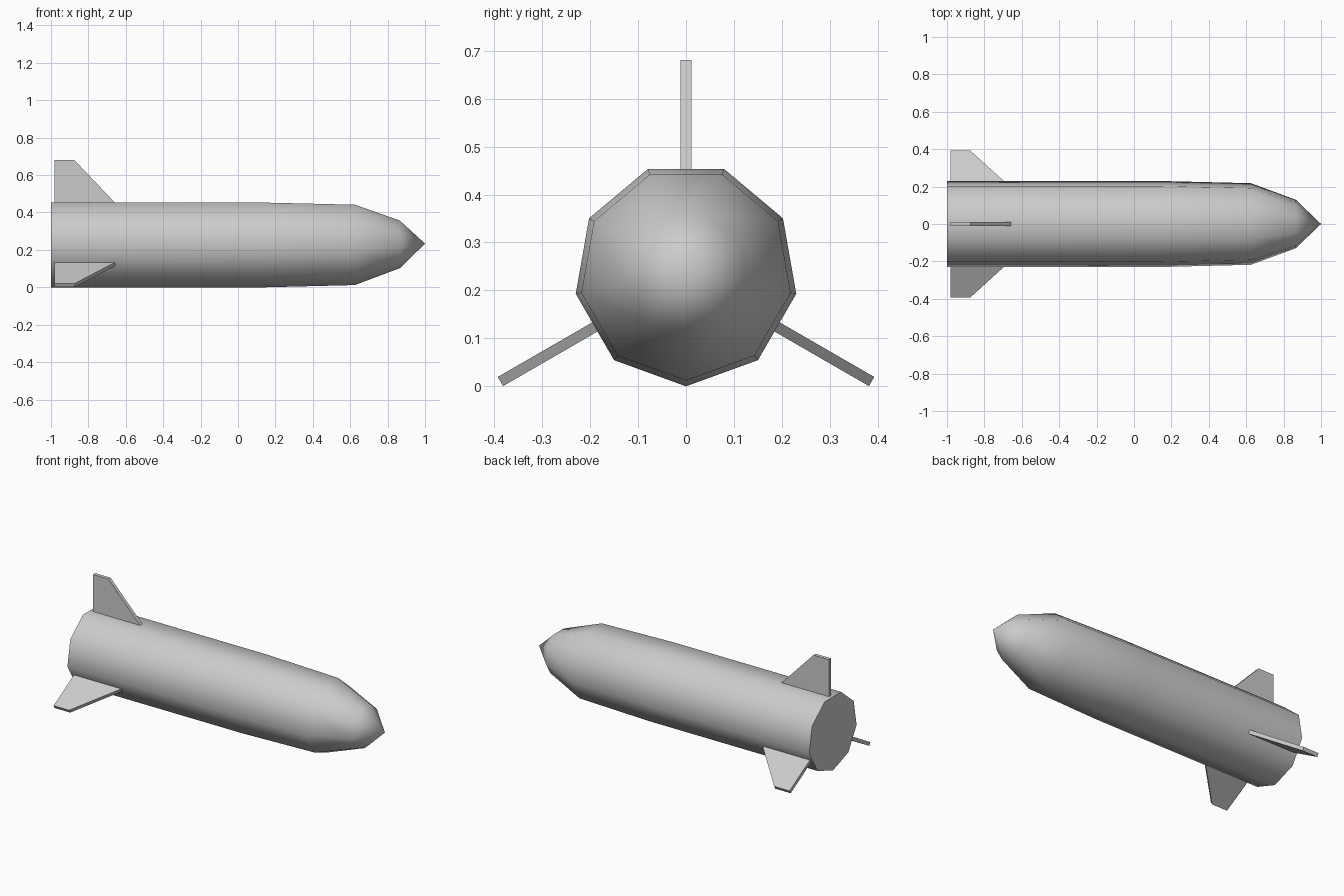
import bpy, bmesh, math
from mathutils import Matrix, Vector

if "Cube" in bpy.data.objects:
    bpy.data.objects.remove(bpy.data.objects["Cube"], do_unlink=True)

SIDES = 9
RADIUS = 0.2335
AXIS_Z = RADIUS          # lowest hull corner rests on z = 0

grey = bpy.data.materials.new("light_grey")
grey.use_nodes = True
grey.diffuse_color = (0.6, 0.6, 0.6, 1)
grey.node_tree.nodes["Principled BSDF"].inputs["Base Color"].default_value = (0.6, 0.6, 0.6, 1)


def make_object(name, bm):
    bmesh.ops.recalc_face_normals(bm, faces=bm.faces[:])
    mesh = bpy.data.meshes.new(name)
    bm.to_mesh(mesh)
    bm.free()
    mesh.materials.append(grey)
    obj = bpy.data.objects.new(name, mesh)
    obj.location.z = AXIS_Z
    bpy.context.collection.objects.link(obj)
    return obj


# Hull: nine-sided rings along x, closed tail, pointed nose
bm = bmesh.new()
rings = []
for x, r in [(-1.0, RADIUS), (0.14, RADIUS), (0.625, 0.2215), (0.865, 0.1315)]:
    angles = [-math.pi / 2 + 2 * math.pi * i / SIDES for i in range(SIDES)]
    rings.append([bm.verts.new((x, r * math.cos(a), r * math.sin(a))) for a in angles])
tip = bm.verts.new((1.0, 0, 0))
bm.faces.new(rings[0])
for i in range(SIDES):
    j = (i + 1) % SIDES
    for a, b in zip(rings, rings[1:]):
        bm.faces.new((a[i], a[j], b[j], b[i]))
    bm.faces.new((rings[-1][i], rings[-1][j], tip))
hull = make_object("hull", bm)
bpy.context.view_layer.objects.active = hull
hull.select_set(True)
bpy.ops.object.shade_smooth_by_angle(angle=math.radians(50))
hull.select_set(False)

# Fins: swept plates standing on the hull flats, 120 degrees apart
FIN_PROFILE = [(-0.98, 0.216), (-0.655, 0.216), (-0.875, 0.447), (-0.98, 0.447)]
THICKNESS = 0.022
for name, turn in (("top_fin", 0), ("right_fin", 120), ("left_fin", 240)):
    bm = bmesh.new()
    face = bm.faces.new([bm.verts.new((x, -THICKNESS / 2, z)) for x, z in FIN_PROFILE])
    side = bmesh.ops.extrude_face_region(bm, geom=[face])
    verts = [g for g in side["geom"] if isinstance(g, bmesh.types.BMVert)]
    bmesh.ops.translate(bm, verts=verts, vec=Vector((0, THICKNESS, 0)))
    bm.transform(Matrix.Rotation(math.radians(turn), 4, 'X'))
    make_object(name, bm)
